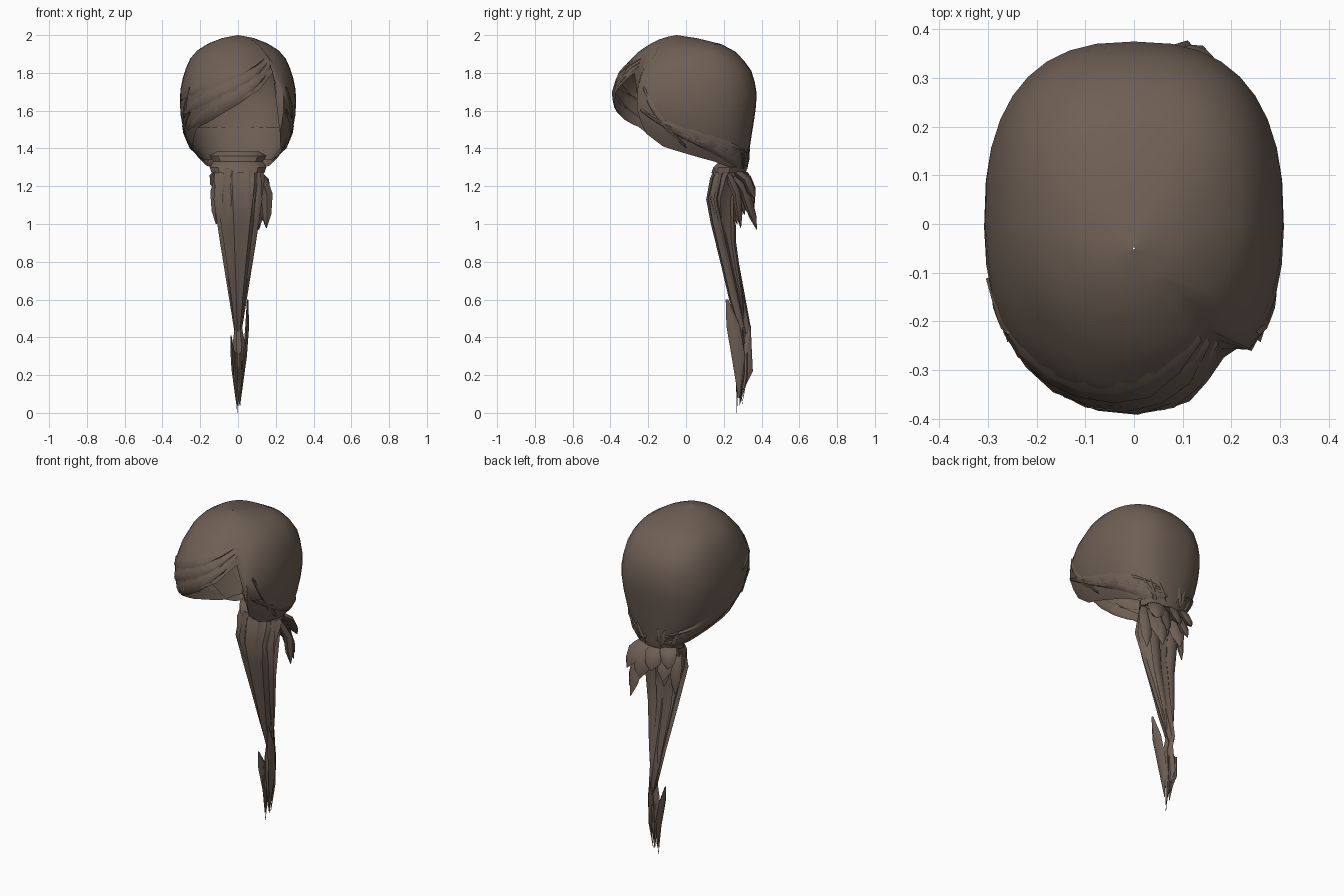
import bpy, bmesh, math, random
from mathutils import Vector

if "Cube" in bpy.data.objects:
    bpy.data.objects.remove(bpy.data.objects["Cube"])

random.seed(4)
hair = bpy.data.materials.new("brown_hair")
hair.diffuse_color = (0.155, 0.115, 0.09, 1)
hair.use_nodes = True
hair.node_tree.nodes["Principled BSDF"].inputs["Base Color"].default_value = hair.diffuse_color


def lerp_table(table, v):
    """Interpolate rows (key, values...) sorted by rising key."""
    if v <= table[0][0]:
        return table[0][1:]
    for a, b in zip(table, table[1:]):
        if v <= b[0]:
            t = (v - a[0]) / (b[0] - a[0])
            return [p + (q - p) * t for p, q in zip(a[1:], b[1:])]
    return table[-1][1:]


def loft(name, rings, cap=True, closed=True, angle=40):
    """Skin a list of equal-length point rings."""
    bm = bmesh.new()
    rows = [[bm.verts.new(p) for p in r] for r in rings]
    n = len(rows[0])
    for a, b in zip(rows, rows[1:]):
        for i in range(n if closed else n - 1):
            j = (i + 1) % n
            bm.faces.new((a[i], a[j], b[j], b[i]))
    if cap:
        bm.faces.new(rows[0])
        bm.faces.new(rows[-1])
    bmesh.ops.remove_doubles(bm, verts=bm.verts, dist=0.0004)
    bmesh.ops.recalc_face_normals(bm, faces=bm.faces)
    me = bpy.data.meshes.new(name)
    bm.to_mesh(me)
    bm.free()
    for p in me.polygons:
        p.use_smooth = True
    me.set_sharp_from_angle(angle=math.radians(angle))
    me.materials.append(hair)
    ob = bpy.data.objects.new(name, me)
    bpy.context.collection.objects.link(ob)
    return ob


# Scalp sections: z, half width, front y, back y, front roundness
SECTIONS = [(1.27, .14, -.04, .31, 2.2), (1.33, .19, -.14, .325, 2.2),
            (1.40, .25, -.25, .335, 2.2), (1.50, .288, -.34, .35, 2.2),
            (1.60, .306, -.38, .367, 2.2), (1.70, .305, -.386, .373, 2.2),
            (1.80, .285, -.355, .352, 2.0), (1.90, .24, -.265, .28, 1.85),
            (1.95, .17, -.195, .195, 1.9), (1.985, .08, -.125, .05, 2), (2.0, 0, -.05, -.05, 2)]
# Lower hairline: azimuth from the front (left negative), z
HAIRLINE = [(-180, 1.30), (-140, 1.29), (-110, 1.31), (-90, 1.35), (-65, 1.42),
            (-50, 1.49), (-35, 1.56), (0, 1.65), (20, 1.71), (34, 1.78), (40, 1.80),
            (50, 1.48), (60, 1.41), (90, 1.35), (110, 1.31), (140, 1.29), (180, 1.30)]


def scalp(az, z, off=0.0):
    """Point on the head surface at an azimuth and height."""
    w, yf, yb, front = lerp_table(SECTIONS, z)
    a = math.radians(az)
    s, c = math.sin(a), math.cos(a)
    e = 2 / (front if c > 0 else 2.55)
    sx = math.copysign(abs(s) ** e, s)
    sy = math.copysign(abs(c) ** e, c)
    return Vector(((w + off) * sx, (yf + yb) / 2 - ((yb - yf) / 2 + off) * sy, z))


# Head of hair with swept face opening
rings = []
for r in range(13):
    u = (r / 12) ** 1.5
    rings.append([scalp(az, 2 - (2 - lerp_table(HAIRLINE, az)[0]) * u, .002)
                  for az in range(-180, 180, 10)])
loft("hair_cap", rings, cap=False, angle=50)


def scalp_lock(name, start, end, width, sag=0.0, off=0.012, n=9):
    """Tapered lock lying on the head from one (azimuth, z) to another."""
    rows = []
    for k in range(n):
        t = k / (n - 1)
        az = start[0] + (end[0] - start[0]) * t
        z = start[1] + (end[1] - start[1]) * t - sag * math.sin(math.pi * t)
        w = width * math.sin(math.pi * (0.06 + 0.88 * t))
        rows.append([scalp(az, z + w, -.004), scalp(az, z + w * .3, off),
                     scalp(az, z - w * .5, off * .9), scalp(az, z - w, -.004)])
    loft(name, rows, cap=False, closed=False)


# Side-swept fringe
for k in range(3):
    scalp_lock(f"fringe_lock_{k}", (40 - 3 * k, 1.84 + .02 * k),
               (-64 - 6 * k, 1.50 + .08 * k), .055, .025 - .012 * k, .007)
# Side and nape locks swept back to the tie
for s, side in ((-1, "left"), (1, "right")):
    for k in range(4):
        scalp_lock(f"{side}_swept_lock_{k}", (s * (54 + 11 * k), 1.60 - .05 * k),
                   (s * (158 + 5 * k), 1.37 - .015 * k), .05, .05, .009)
    scalp_lock(f"{side}_temple_lock", (s * 56, 1.72), (s * 84, 1.41), .05, 0, .007)
# Overlapping layer around the lower back of the head
loft("nape_band", [[scalp(az, z, o) for az in range(100, 261, 8)]
                   for z, o in ((1.51, -.006), (1.49, -.009), (1.42, -.014), (1.34, -.016))],
     cap=False, closed=False)


def lock(name, pts, widths, thick, side=(1, 0, 0)):
    """Lens-shaped strand along a path, widths measured along side."""
    pts = [Vector(p) for p in pts]
    side = Vector(side).normalized()
    rows = []
    for i, p in enumerate(pts):
        tan = pts[min(i + 1, len(pts) - 1)] - pts[max(i - 1, 0)]
        nor = tan.cross(side).normalized()
        w = widths[i]
        h = min(thick, w * .6)
        rows.append([p + side * w * a + nor * h * b for a, b in
                     ((1, 0), (.4, 1), (-.4, 1), (-1, 0), (-.4, -.7), (.4, -.7))])
    return loft(name, rows)


def column(name, table, sides, ridge):
    """Stacked ridged sections: z, centre x, centre y, half x, half y."""
    rows = []
    for z, cx, cy, wx, wy in table:
        row = []
        for i in range(sides):
            a = 2 * math.pi * i / sides
            f = ridge if i % 2 else 1
            row.append((cx + wx * f * math.cos(a), cy + wy * f * math.sin(a), z))
        rows.append(row)
    return loft(name, rows, angle=30)


# Gathered hair and wrapped tie
column("hair_tie", [(1.385, 0, .26, .11, .055), (1.36, 0, .255, .15, .075),
                    (1.33, 0, .25, .13, .075), (1.30, 0, .235, .15, .09),
                    (1.27, 0, .225, .14, .09)], 16, .95)

# Main ponytail
column("ponytail", [(1.30, 0, .23, .13, .08), (1.24, 0, .21, .142, .085),
                    (1.13, 0, .18, .125, .075), (1.0, 0, .19, .10, .06),
                    (.80, 0, .23, .068, .05), (.60, 0, .272, .038, .045),
                    (.44, 0, .312, .02, .034), (.39, 0, .322, .004, .008)], 14, .86)

# Long strands lying along the ponytail
for k, (x, y) in enumerate([(-.09, .16), (.09, .16), (-.045, .125), (.05, .13),
                            (-.065, .25), (.065, .25)]):
    lock(f"ponytail_strand_{k}",
         [(x, y + .035, 1.29), (x * 1.02, y, 1.13), (x * .72, .5 * y + .13, .9),
          (x * .4, .3 * y + .215, .66), (x * .15, .315, .42)],
         [.03, .037, .03, .02, .004], .015)

# Flared leaf-shaped locks fanned behind the tie: start x, start y, tip, half width
LEAVES = [(-.08, .20, (-.115, .27, 1.0), .035), (.10, .21, (.15, .29, .98), .04),
          (-.05, .22, (-.09, .35, 1.10), .05), (.05, .22, (.13, .355, 1.02), .05),
          (-.01, .24, (-.02, .365, 1.15), .055), (.05, .23, (.11, .375, .97), .045),
          (-.06, .24, (-.12, .345, 1.18), .05), (.06, .24, (.14, .365, 1.13), .055),
          (.03, .25, (.06, .36, 1.08), .055), (-.03, .21, (-.07, .31, 1.05), .05)]
for k, (x, y, tip, w) in enumerate(LEAVES):
    a, b = Vector((x, y, 1.30)), Vector(tip)
    mid = a.lerp(b, .5) + Vector((x * .2, .022, .02))
    lock(f"flared_lock_{k}", [a, a.lerp(mid, .6), mid, mid.lerp(b, .6), b],
         [w * .5, w * .95, w, w * .75, .003], .022, (1, .3 * (-1) ** k, 0))

# Tapered tail tuft made of fine pointed strands
lock("tail_tuft_core", [(0, .30, .50), (.005, .295, .36), (.002, .30, .22), (.01, .285, .04)],
     [.012, .034, .028, .002], .026)
lock("tail_tuft_front", [(.05, .217, .60), (.047, .25, .46), (.035, .277, .30), (.015, .28, .08)],
     [.007, .036, .036, .003], .012, (0, 1, 0))
lock("tail_tuft_back", [(.005, .335, .46), (.01, .322, .36), (.0, .322, .22), (.01, .30, .12)],
     [.008, .025, .032, .003], .014, (0, 1, 0))
lock("tail_tuft_left", [(-.038, .25, .41), (-.032, .27, .33), (-.026, .292, .23), (-.01, .29, .06)],
     [.006, .034, .036, .003], .012, (0, 1, 0))
for k in range(8):
    x, y = random.uniform(-.035, .03), random.uniform(.26, .34)
    lock(f"tail_wisp_{k}", [(x, y, .32), (x * .9, y, .2), (x * .4 + .005, .285 + (y - .3) * .5,
         0 if k == 0 else random.uniform(.03, .12))], [.006, .008, .0015], .004)

# Loose wisps at the nape
for k in range(8):
    az = 180 + random.uniform(-45, 45)
    p = scalp(az, 1.40, .002)
    q = scalp(az + random.uniform(-10, 10), 1.29, .012)
    lock(f"nape_wisp_{k}", [p, p.lerp(q, .5) + Vector((0, .004, 0)), q],
         [.006, .014, .002], .005)
